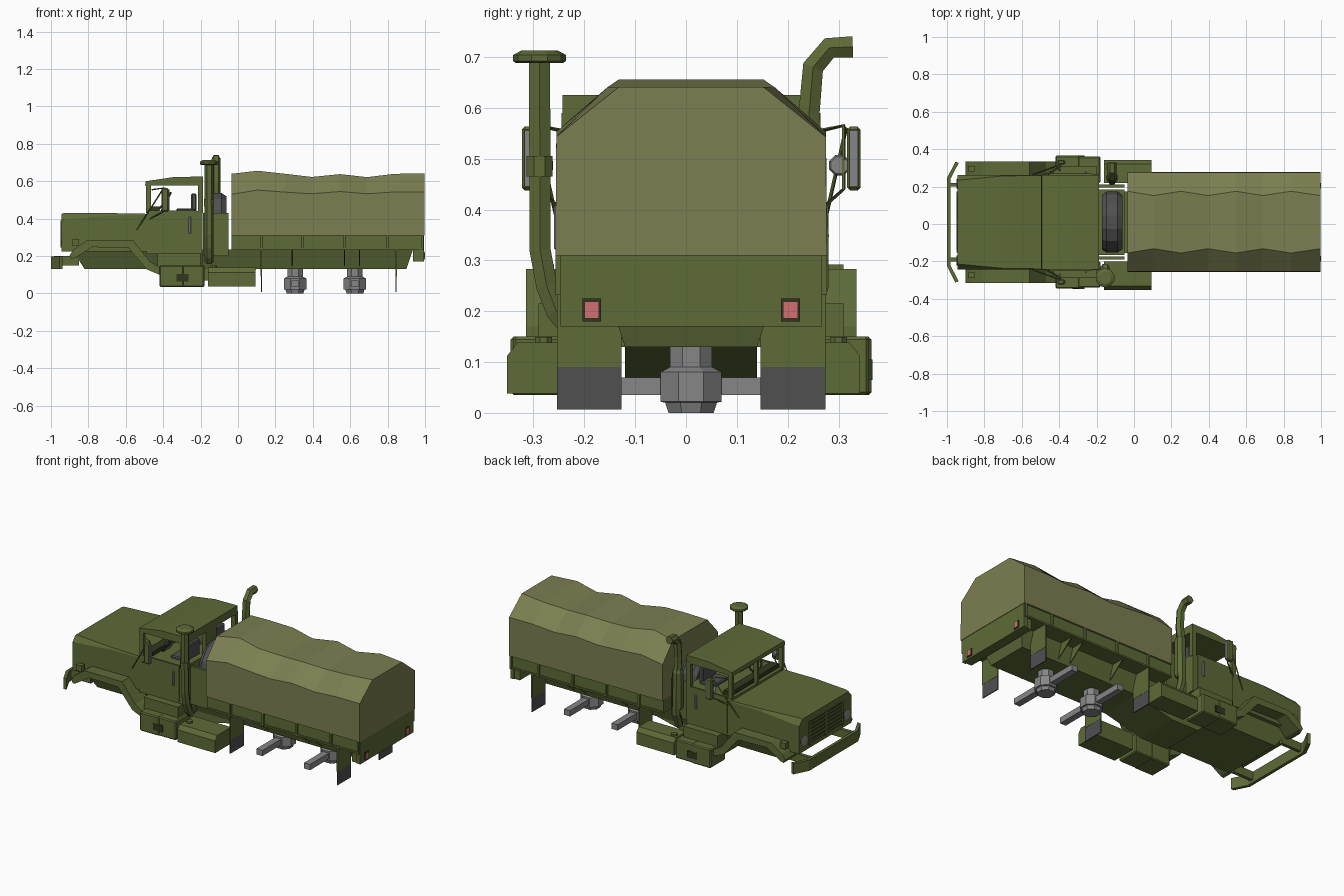
import bpy, bmesh, math
from mathutils import Vector, Matrix

if "Cube" in bpy.data.objects:
    bpy.data.objects.remove(bpy.data.objects["Cube"])

YC = 0.01  # centre line of the truck body


def material(name, r, g, b):
    m = bpy.data.materials.new(name)
    m.diffuse_color = (r, g, b, 1)
    m.use_nodes = True
    m.node_tree.nodes["Principled BSDF"].inputs["Base Color"].default_value = m.diffuse_color
    return m


GREEN = material("olive", 0.11, 0.145, 0.038)
CANVAS = material("canvas_tan", 0.2, 0.21, 0.082)
DARK = material("dark_rubber", 0.08, 0.08, 0.083)
BLACK = material("dark_olive", 0.03, 0.04, 0.012)
GREY = material("metal_grey", 0.24, 0.24, 0.245)
RED = material("red_lens", 0.65, 0.16, 0.16)


def finish(name, bm, mat):
    bmesh.ops.recalc_face_normals(bm, faces=bm.faces)
    me = bpy.data.meshes.new(name)
    bm.to_mesh(me)
    bm.free()
    me.materials.append(mat)
    ob = bpy.data.objects.new(name, me)
    bpy.context.collection.objects.link(ob)
    return ob


def loft(name, rings, mat=GREEN):
    bm = bmesh.new()
    vs = [[bm.verts.new(p) for p in r] for r in rings]
    n = len(vs[0])
    for a, b in zip(vs, vs[1:]):
        for i in range(n):
            bm.faces.new((a[i], a[(i + 1) % n], b[(i + 1) % n], b[i]))
    bm.faces.new(vs[0])
    bm.faces.new(vs[-1])
    return finish(name, bm, mat)


def box(name, x, y, z, mat=GREEN, bevel=0):
    """Box from (min, max) pairs; y is measured from the truck centre line."""
    bm = bmesh.new()
    bmesh.ops.create_cube(bm, size=1)
    for v in bm.verts:
        v.co = [(r[0] + r[1]) / 2 + c * abs(r[1] - r[0]) for r, c in zip((x, y, z), v.co)]
        v.co.y += YC
    if bevel:
        bmesh.ops.bevel(bm, geom=bm.edges[:], offset=bevel, segments=1, affect='EDGES')
    return finish(name, bm, mat)


def prism(name, pts, y0, y1, mat=GREEN):
    return loft(name, [[(x, y + YC, z) for x, z in pts] for y in (y0, y1)], mat)


def frustum(name, x0, x1, y0, z0, X0, X1, Y0, Z0, mat=GREEN):
    ring = lambda a, b, h, z: [(a, YC - h, z), (b, YC - h, z), (b, YC + h, z), (a, YC + h, z)]
    return loft(name, [ring(x0, x1, y0, z0), ring(X0, X1, Y0, Z0)], mat)


def lathe(name, prof, centre, axis='Z', n=8, mat=GREEN):
    rot = {'Z': Matrix(), 'X': Matrix.Rotation(math.pi / 2, 4, 'Y')}[axis]
    c = Vector(centre) + Vector((0, YC, 0))
    rings = []
    for r, h in prof:
        angles = [2 * math.pi * (i + 0.5) / n for i in range(n)]
        rings.append([rot @ Vector((r * math.cos(a), r * math.sin(a), h)) + c for a in angles])
    return loft(name, rings, mat)


def tube(name, pts, r, mat=GREEN, res=1):
    cu = bpy.data.curves.new(name, 'CURVE')
    cu.dimensions, cu.bevel_depth, cu.bevel_resolution, cu.use_fill_caps = '3D', r, res, True
    sp = cu.splines.new('POLY')
    sp.points.add(len(pts) - 1)
    for p, q in zip(sp.points, pts):
        p.co = (q[0], q[1] + YC, q[2], 1)
    cu.materials.append(mat)
    tmp = bpy.data.objects.new(name + "_path", cu)
    me = bpy.data.meshes.new_from_object(tmp)
    me.name = name
    me.shade_flat()
    ob = bpy.data.objects.new(name, me)
    bpy.context.collection.objects.link(ob)
    bpy.data.objects.remove(tmp)


# Hood, with corner bevels fading towards the cab
rings = []
for x, zs, yt, zt in ((-0.944, .39, .222, .425), (-0.93, .395, .225, .43), (-0.7, .415, .247, .43), (-0.48, .42, .25, .426)):
    half = [(.253, .225), (.253, zs), (yt, zt)]
    rings.append([(x, YC + y, z) for y, z in half] + [(x, YC - y, z) for y, z in half[::-1]])
loft("hood", rings)
frustum("front_belly", -.82, -.19, .19, .13, -.89, -.19, .235, .24)

# Grille
box("grille_recess", (-.946, -.94), (-.155, .155), (.25, .385), BLACK)
for i in range(6):
    z = .262 + i * .022
    box("grille_slat", (-.949, -.942), (-.15, .15), (z, z + .008))
for y in (-.157, 0, .157):
    box("grille_post", (-.95, -.942), (y - .006, y + .006), (.245, .39))

# Cab: lower body, roof, pillars
box("cab_lower", (-.49, -.19), (-.255, .255), (.212, .44))
prism("cab_roof", [(-.497, .578), (-.493, .60), (-.34, .623), (-.187, .625), (-.187, .578)], -.253, .253)
for y in (-.243, 0, .243):
    w = .01 if y else .006
    prism("windshield_post", [(-.492, .43), (-.465, .43), (-.465, .59), (-.492, .59)], y - w, y + w)
    w = .012 if y else .05
    box("rear_cab_post", (-.215, -.187), (y - w, y + w), (.43, .59))
box("dashboard", (-.47, -.42), (-.23, .23), (.43, .465), BLACK)
tube("steering_column", [(-.44, -.12, .44), (-.385, -.12, .485)], .007, DARK)
ring = [(-.385 + .025 * math.cos(a), -.12 + .055 * math.sin(a), .487 + .05 * math.cos(a))
        for a in [i * math.pi / 5 for i in range(11)]]
tube("steering_wheel", ring, .006, DARK)

# Spare wheel and its carrier
box("wheel_carrier", (-.187, -.05), (-.175, .175), (.2, .34))
lathe("spare_wheel", [(.09, -.05), (.145, -.055), (.163, -.03), (.163, .03), (.145, .055), (.09, .05)],
      (-.117, 0, .378), 'X', 14, DARK)

# Front bumper
plan = [(-.955, -.323), (-1.0, -.235), (-1.0, .235), (-.955, .323)]
outline = plan + [(x + .018, y * .98) for x, y in plan[::-1]]
loft("front_bumper", [[(x, y + YC, z) for x, y in outline] for z in (.132, .198)])

# Bed, frame below it and tailgate
box("bed_floor", (-.035, .985), (-.256, .256), (.232, .312))
frustum("bed_frame", -.2, .9, .13, .13, -.2, .935, .165, .236)
box("tailgate", (.97, .994), (-.257, .257), (.17, .311))
box("rear_beam", (.935, .98), (-.25, .25), (.17, .24))
prism("gearbox_belly", [(-.4, .135), (-.33, .07), (-.15, .07), (.12, .135)], -.13, .13)

# Canvas cover, sagging between hoops
stations = [(-.035, .64, .53), (.105, .656, .553), (.25, .64, .542), (.395, .623, .533),
            (.545, .638, .545), (.69, .622, .533), (.84, .64, .543), (.997, .641, .543)]
rings = []
for i, (x, zt, zs) in enumerate(stations):
    half = [(.267, .31), (.265, zs), (.165 if i % 2 == 0 else .142, zt)]
    rings.append([(x, YC + y, z) for y, z in half] + [(x, YC - y, z) for y, z in half[::-1]])
loft("canvas_cover", rings, CANVAS)

# Rear axles with differentials
for x in (.305, .625):
    lathe("differential", [(.048, 0), (.055, .02), (.065, .022), (.065, .08), (.045, .09), (.045, .13), (.02, .16)],
          (x, 0, 0), 'Z', 8, GREY)
    box("rear_axle", (x - .02, x + .02), (-.24, .24), (.035, .07), GREY)

# Parts repeated on both sides
for s in (-1, 1):
    # fender strip over the front wheel
    top = [(-.90, .205), (-.88, .235), (-.81, .283), (-.56, .283), (-.47, .17), (-.42, .14)]
    low = [(-.42, .10), (-.49, .13), (-.585, .243), (-.78, .248), (-.87, .19), (-.89, .185)]
    prism("front_fender", top + low, s * .21, s * .325)
    box("bumper_bracket", (-.985, -.85), (s * .19, s * .21), (.15, .2))
    lathe("headlight", [(.03, .01), (.03, -.003), (.02, -.006)], (-.944, s * .205, .29), 'X', 8, GREY)
    box("front_marker", (-.885, -.85), (s * .27, s * .30), (.255, .292))
    # cab interior seats, wheel carrier sides
    box("seat_cushion", (-.33, -.23), (s * .05, s * .19), (.43, .455), DARK, .006)
    box("seat_back", (-.25, -.222), (s * .055, s * .185), (.44, .535), DARK, .006)
    box("carrier_side", (-.187, -.05), (s * .2, s * .185), (.2, .43))
    # door and handle
    box("door", (-.465, -.222), (s * .25, s * .261), (.225, .445))
    box("door_handle", (-.265, -.25), (s * .255, s * .27), (.32, .41), GREY, .004)
    # mirror and struts
    box("mirror_shell", (-.41, -.37), (s * .307, s * .333), (.437, .563), GREEN, .006)
    box("mirror_glass", (-.372, -.366), (s * .312, s * .328), (.445, .555), GREY)
    lathe("round_mirror", [(.006, -.01), (.022, 0), (.018, .008)], (-.40, s * .292, .487), 'X', 8, GREY)
    tube("mirror_strut", [(-.46, s * .255, .555), (-.39, s * .30, .565), (-.395, s * .30, .44),
                          (-.47, s * .255, .40)], .004, GREEN, 0)
    tube("mirror_brace", [(-.54, s * .255, .34), (-.40, s * .305, .56)], .004, GREEN, 0)
    # side boxes and tanks, slightly different in reach on each side
    box("step_box", (-.42, -.29), (s * .21, s * .355), (.035, .15), GREEN, .006)
    box("tool_box", (-.30, -.18), (s * .21, s * .35), (.035, .15), GREEN, .006)
    box("upper_step", (-.43, -.20), (s * .2, s * .30), (.14, .215))
    box("box_latch", (-.33, -.265), (s * .34, s * .357), (.065, .105), BLACK)
    out = .332 if s > 0 else .362
    sect = [(.21, .038), (out, .038), (out, .112), (out - .02, .138), (.21, .138)]
    loft("fuel_tank", [[(x, YC + s * y, z) for y, z in sect] for x in (-.16, .093)])
    lathe("tank_cap", [(.018, 0), (.018, .012)], (-.13, s * .29, .137))
    # bed side ribs and rails
    for x in (.125, .345, .57, .8, .985):
        box("bed_rib", (x - .006, x + .006), (s * .25, s * .267), (.232, .312))
    box("bed_rail", (-.035, .99), (s * .25, s * .264), (.232, .242))
    for x in (.29, .57, .65):
        loft("bed_gusset", [[(a, YC + s * .13, .14), (a, YC + s * .25, .235), (a, YC + s * .13, .235)]
                            for a in (x - .003, x + .003)])
    # mud flaps
    for x in (.125, .845):
        box("flap_bracket", (x - .004, x + .004), (s * .137, s * .264), (.09, .24))
        box("mud_flap", (x - .003, x + .003), (s * .137, s * .264), (.007, .09), DARK)
    # tail lights
    box("light_frame", (.985, .997), (s * .177, s * .214), (.18, .225), BLACK)
    box("tail_light", (.99, 1.0), (s * .181, s * .21), (.186, .219), RED)

# Air intake stack on the near side with mushroom cap
tube("intake_pipe", [(-.155, -.24, .17), (-.155, -.265, .20), (-.155, -.284, .25), (-.155, -.297, .32),
                     (-.155, -.298, .69)], .024)
lathe("intake_cap", [(.046, .688), (.052, .692), (.052, .704), (.035, .713)], (-.155, -.298, 0), n=10)
lathe("intake_band", [(.028, .465), (.028, .505)], (-.155, -.298, 0))

# Exhaust stack on the far side with bent tip
tube("exhaust_pipe", [(-.117, .22, .17), (-.117, .25, .25), (-.117, .25, .35), (-.117, .232, .59),
                      (-.117, .24, .68), (-.117, .272, .718), (-.117, .318, .72)], .024)
lathe("exhaust_muffler", [(.022, .27), (.032, .285), (.032, .50), (.022, .52)], (-.117, .237, 0))
